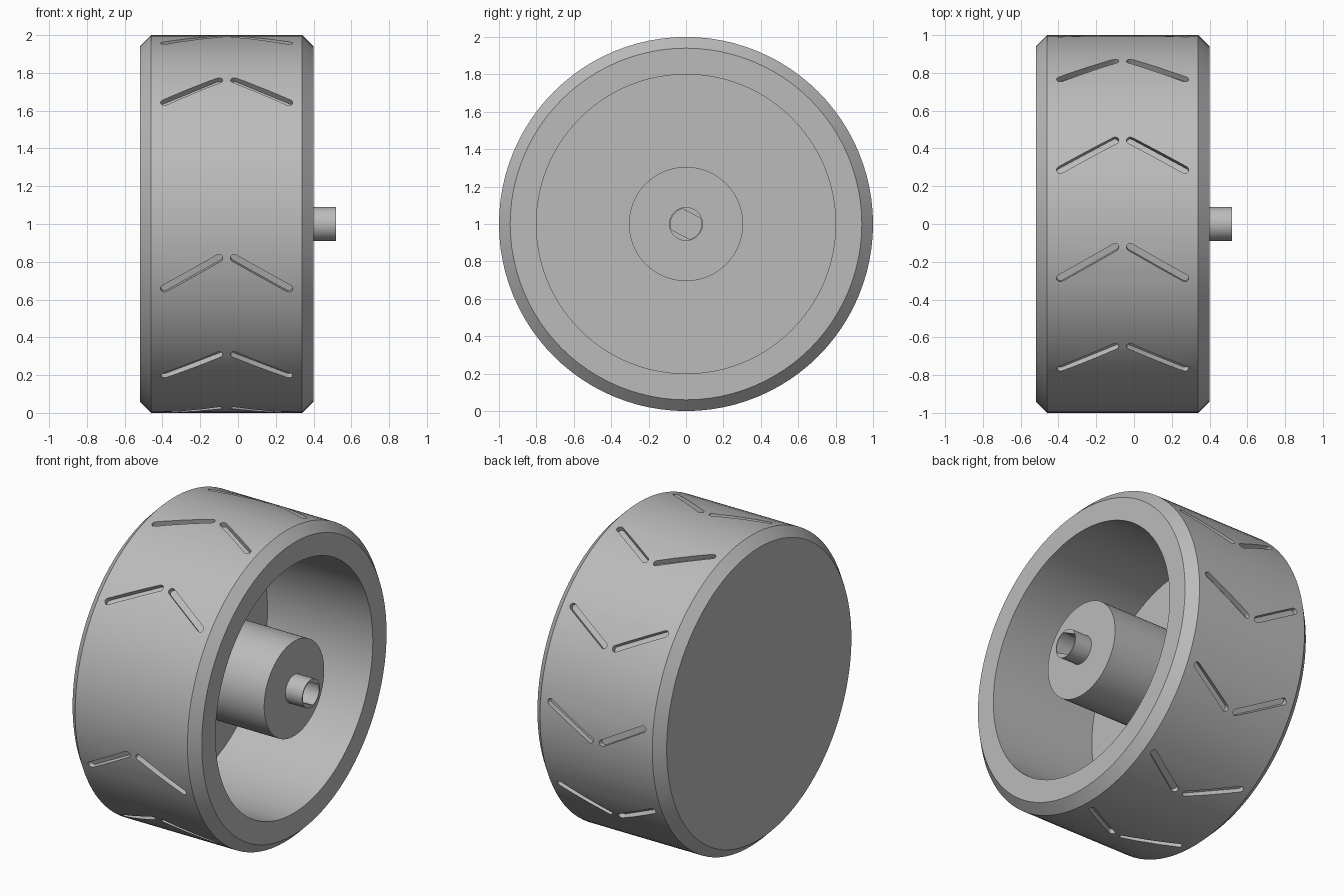
import bpy, bmesh, math
from mathutils import Vector

SEGMENTS = 96
AXIS_HEIGHT = 1.0

cube = bpy.data.objects.get("Cube")
if cube:
    bpy.data.objects.remove(cube, do_unlink=True)

grey = bpy.data.materials.new("plain grey")
grey.use_nodes = True
grey.diffuse_color = (0.5, 0.5, 0.5, 1)
grey.node_tree.nodes["Principled BSDF"].inputs["Base Color"].default_value = (0.5, 0.5, 0.5, 1)


def make_object(name, bm):
    bmesh.ops.recalc_face_normals(bm, faces=bm.faces)
    mesh = bpy.data.meshes.new(name)
    bm.to_mesh(mesh)
    bm.free()
    mesh.materials.append(grey)
    obj = bpy.data.objects.new(name, mesh)
    bpy.context.collection.objects.link(obj)
    return obj


def around(x, radius, angle):
    """Point at a radius from the wheel axis; angle 0 is front, rising to the top."""
    return Vector((x, -radius * math.cos(angle), AXIS_HEIGHT + radius * math.sin(angle)))


def lathe(name, profile):
    """Turn an (x, radius) profile about the wheel axis."""
    bm = bmesh.new()
    rings = [[bm.verts.new(around(x, r, math.tau * i / SEGMENTS)) for i in range(SEGMENTS)]
             for x, r in profile]
    for a, b in zip(rings, rings[1:]):
        for i in range(SEGMENTS):
            j = (i + 1) % SEGMENTS
            bm.faces.new((a[i], a[j], b[j], b[i]))
    bmesh.ops.remove_doubles(bm, verts=bm.verts, dist=1e-5)
    return make_object(name, bm)


def add_prism(bm, lower, upper):
    """Closed prism between two matching outlines."""
    a = [bm.verts.new(p) for p in lower]
    b = [bm.verts.new(p) for p in upper]
    bm.faces.new(a)
    bm.faces.new(b[::-1])
    for i in range(len(a)):
        j = (i + 1) % len(a)
        bm.faces.new((a[i], a[j], b[j], b[i]))


def cut(target, cutter):
    cutter.hide_render = True
    mod = target.modifiers.new("cut", "BOOLEAN")
    mod.operation = "DIFFERENCE"
    mod.solver = "EXACT"
    mod.object = cutter
    bpy.ops.object.select_all(action="DESELECT")
    bpy.context.view_layer.objects.active = target
    target.select_set(True)
    bpy.ops.object.modifier_apply(modifier=mod.name)
    bpy.data.objects.remove(cutter, do_unlink=True)
    bpy.ops.object.shade_smooth_by_angle(angle=math.radians(30))


# Wheel: closed back, chamfered tread and open cavity
wheel = lathe("wheel_body", [
    (-0.52, 0), (-0.52, 0.94), (-0.46, 1), (0.34, 1),
    (0.40, 0.94), (0.40, 0.80), (-0.35, 0.80), (-0.35, 0)])

# Tread: ten chevrons of two rounded slots, with one wider gap at the front
bm = bmesh.new()
middle_x, half_length, half_width = -0.06, 0.167, 0.02
for k in range(10):
    angle = math.radians(44.8 + k * 300 / 9)
    out = around(0, 1, angle) - Vector((0, 0, AXIS_HEIGHT))
    tangent = Vector((0, math.sin(angle), math.cos(angle)))
    for side in (-1, 1):
        along = Vector((-side, 0, 0)) * math.cos(math.pi / 6) + tangent * 0.5
        across = out.cross(along)
        centre = Vector((middle_x + side * 0.185, 0, AXIS_HEIGHT))
        outline = []
        for end in (0, 1):
            for s in range(9):
                t = math.pi * (s / 8 + end) - math.pi / 2
                shift = half_length * (1 - 2 * end)
                outline.append(centre + along * (shift + half_width * math.cos(t))
                               + across * half_width * math.sin(t))
        add_prism(bm, [p + out * 0.965 for p in outline], [p + out * 1.05 for p in outline])
cut(wheel, make_object("slot_cutter", bm))

# Hub with its axle stub
hub = lathe("hub_and_axle", [
    (-0.36, 0), (-0.36, 0.305), (0.40, 0.305), (0.40, 0.09), (0.52, 0.09), (0.52, 0)])

# Axle socket: round hole with two parallel flats
bm = bmesh.new()
tilt = math.radians(-28)
socket = []
for i in range(64):
    t = math.tau * (i + 0.5) / 64
    u = 0.083 * math.cos(t)
    v = max(-0.063, min(0.063, 0.083 * math.sin(t)))
    socket.append((u * math.cos(tilt) - v * math.sin(tilt),
                   AXIS_HEIGHT + u * math.sin(tilt) + v * math.cos(tilt)))
add_prism(bm, [(0.40, y, z) for y, z in socket], [(0.60, y, z) for y, z in socket])
cut(hub, make_object("socket_cutter", bm))
